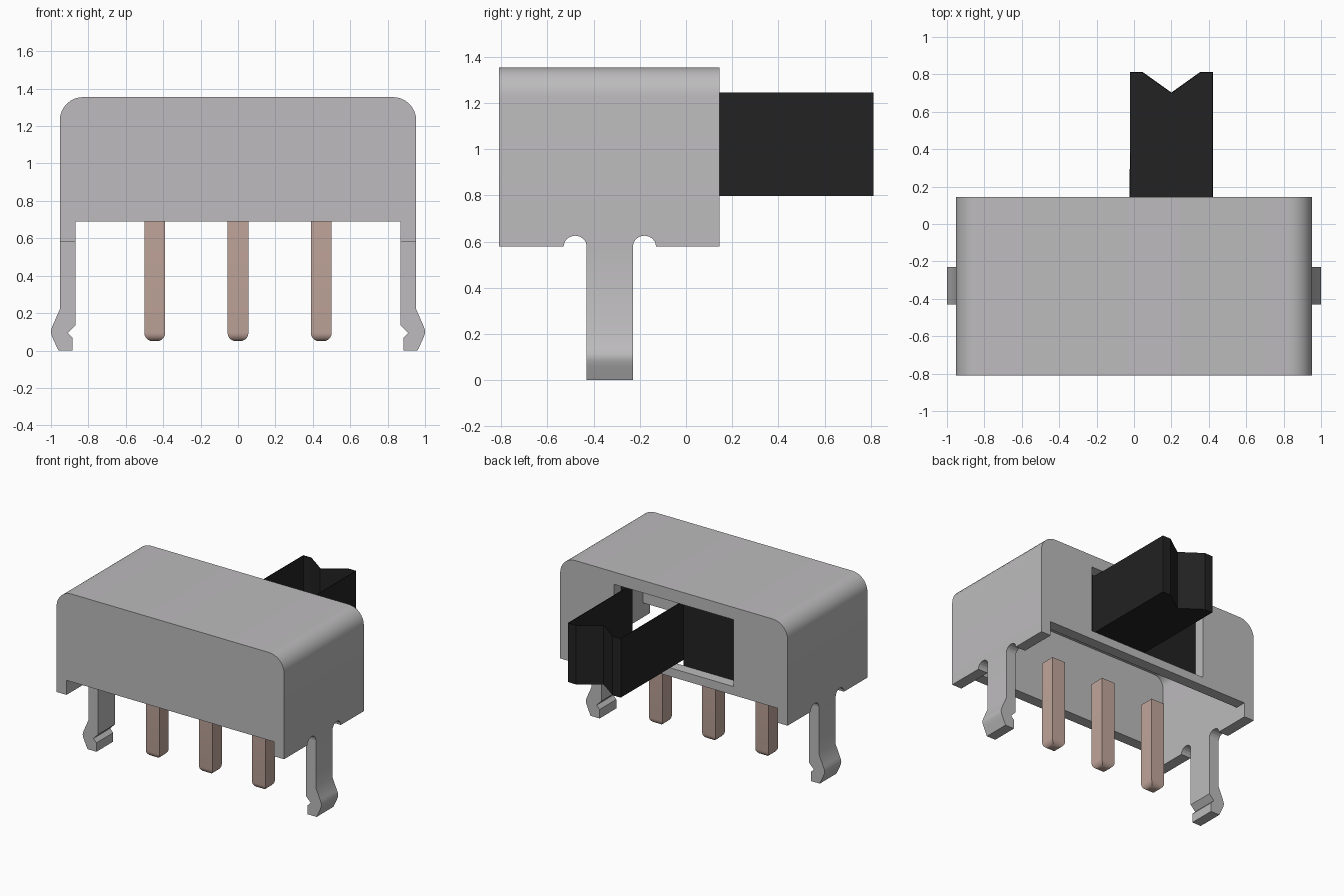
import bpy, bmesh, math
from mathutils import Vector

cube = bpy.data.objects.get("Cube")
if cube:
    bpy.data.objects.remove(cube, do_unlink=True)


def material(name, rgb):
    m = bpy.data.materials.new(name)
    m.use_nodes = True
    m.diffuse_color = (*rgb, 1)
    m.node_tree.nodes["Principled BSDF"].inputs["Base Color"].default_value = (*rgb, 1)
    return m


METAL = material("housing grey", (0.51, 0.50, 0.51))
COPPER = material("pin copper", (0.53, 0.38, 0.33))
BLACK = material("slider black", (0.016, 0.016, 0.016))


def finish(name, bm, mat, smooth=False):
    me = bpy.data.meshes.new(name)
    bm.to_mesh(me)
    bm.free()
    me.materials.append(mat)
    ob = bpy.data.objects.new(name, me)
    bpy.context.collection.objects.link(ob)
    if smooth:
        bpy.ops.object.select_all(action='DESELECT')
        ob.select_set(True)
        bpy.context.view_layer.objects.active = ob
        bpy.ops.object.shade_smooth_by_angle(angle=math.radians(35))
    return ob


def place(axis, u, v, d):
    return {'x': (d, u, v), 'y': (u, d, v), 'z': (u, v, d)}[axis]


def prism(name, loops, axis, a, b, mat, smooth=False):
    """Fill an outline (and holes) and extrude it along an axis from a to b."""
    bm = bmesh.new()
    edges = []
    for loop in loops:
        vs = [bm.verts.new(place(axis, u, v, a)) for u, v in loop]
        edges += [bm.edges.new((vs[i - 1], vs[i])) for i in range(len(vs))]
    if len(loops) == 1:
        bm.faces.new(vs)
    else:
        bmesh.ops.triangle_fill(bm, use_beauty=True, edges=edges)
    res = bmesh.ops.extrude_face_region(bm, geom=bm.faces[:])
    moved = [g for g in res["geom"] if isinstance(g, bmesh.types.BMVert)]
    bmesh.ops.translate(bm, verts=moved, vec=Vector(place(axis, 0, 0, b - a)))
    bmesh.ops.recalc_face_normals(bm, faces=bm.faces[:])
    return finish(name, bm, mat, smooth)


def rect(u0, u1, v0, v1):
    return [(u0, v0), (u1, v0), (u1, v1), (u0, v1)]


def arc(cu, cv, ru, rv, a0, a1, n=8):
    angles = [math.radians(a0 + (a1 - a0) * i / n) for i in range(n + 1)]
    return [(cu + ru * math.cos(t), cv + rv * math.sin(t)) for t in angles]


def arch(w, bottom, top, r):
    """Outline from lower right over two rounded top corners to lower left."""
    return ([(w, bottom)] + arc(w - r, top - r, r, r, 0, 90)
            + arc(r - w, top - r, r, r, 90, 180) + [(-w, bottom)])


# Main dimensions
W, WI, TOP, CEIL = 0.953, 0.87, 1.355, 1.272
Y0, Y1, T = -0.81, 0.145, 0.083
LEG0, LEG1 = -0.43, -0.23

# Housing: bent top and sides, then the front and back walls
prism("housing_wrap", [arch(W, 0.64, TOP, 0.125) + arch(WI, 0.64, CEIL, 0.08)[::-1]],
      'y', Y0, Y1, METAL, True)
wall = arch(WI, 0.69, CEIL, 0.08)
prism("front_wall", [wall], 'y', Y0, Y0 + T, METAL)
prism("back_wall", [wall, rect(-0.50, 0.50, 0.755, 1.262)], 'y', Y1 - T, Y1, METAL)

# Lower side skirts with relief notches, and the snap legs below them
skirt = ([(Y0, 0.64), (Y0, 0.58)]
         + arc(LEG0 - 0.05, 0.58, 0.05, 0.046, 180, 0)
         + arc(LEG1 + 0.05, 0.58, 0.05, 0.046, 180, 0)
         + [(Y1, 0.58), (Y1, 0.64)])
leg = [(W, 0.58), (W, 0.22), (0.988, 0.14), (0.998, 0.115), (1.0, 0.1),
       (0.998, 0.085), (0.988, 0.06), (0.96, 0), (0.885, 0), (0.885, 0.068),
       (0.91, 0.094), (WI, 0.135), (WI, 0.58)]
for side, s in (("left", 1), ("right", -1)):
    prism(side + "_skirt", [skirt], 'x', s * WI, s * W, METAL)
    prism(side + "_snap_leg", [[(s * x, z) for x, z in leg]], 'y', LEG0, LEG1, METAL, True)

# Three contact pins with rounded lower ends
for label, x in (("right", -0.445), ("middle", 0), ("left", 0.445)):
    bm = bmesh.new()
    bmesh.ops.create_cube(bm, size=1)
    for v in bm.verts:
        v.co = (x + v.co.x * 0.112, -0.33 + v.co.y * 0.112, 0.05 if v.co.z < 0 else 0.73)
    low = [e for e in bm.edges if all(v.co.z < 0.1 for v in e.verts)]
    bmesh.ops.bevel(bm, geom=low, offset=0.045, segments=5, profile=0.5, affect='EDGES')
    finish(label + "_pin", bm, COPPER, True)

# Slider: hollow open-topped knob with a notched end
K0, K1, KZ0, KZ1, BACK = -0.02, 0.42, 0.80, 1.245, 0.055
outline = [(K0, BACK), (K0, 0.81), (0.045, 0.81), (0.20, 0.70), (0.355, 0.81),
           (K1, 0.81), (K1, BACK)]
bm = bmesh.new()
low = [bm.verts.new((x, y, KZ0)) for x, y in outline]
high = [bm.verts.new((x, y, KZ1)) for x, y in outline]
bm.faces.new(low)
for i in range(len(outline) - 1):
    bm.faces.new((low[i], low[i + 1], high[i + 1], high[i]))
bmesh.ops.recalc_face_normals(bm, faces=bm.faces[:])
knob = finish("slider_knob", bm, BLACK)
shell = knob.modifiers.new("thin_shell", 'SOLIDIFY')
shell.thickness = 0.006
shell.offset = 0

# Slider flanges behind the slot
for side, x0, x1 in (("right", -0.53, K0), ("left", K1, 0.86)):
    prism(side + "_slider_flange", [rect(x0, x1, 0.72, 1.268)], 'y', 0.04, 0.06, BLACK)
